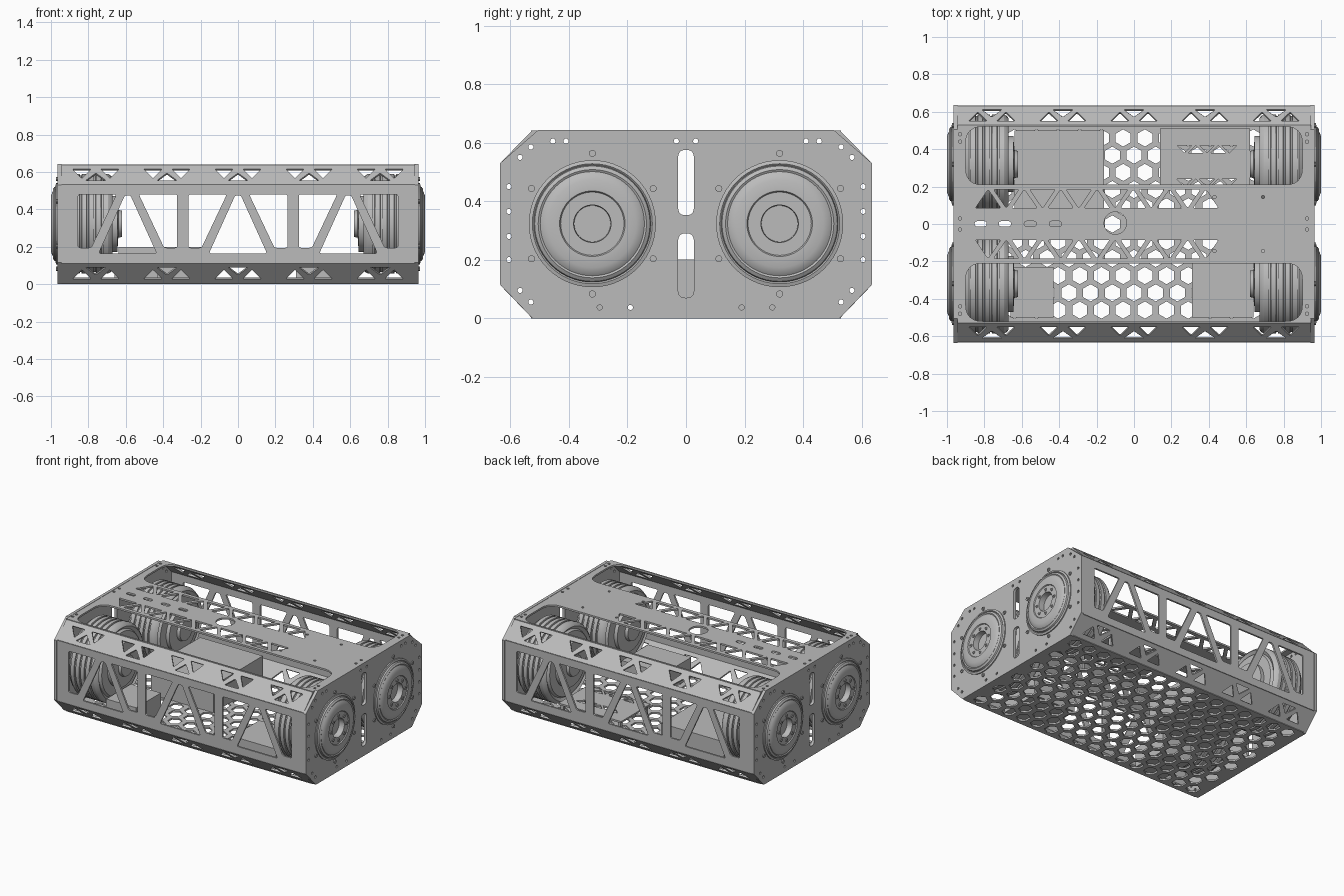
import bpy, bmesh, math
from mathutils import Matrix, Vector

cube = bpy.data.objects.get("Cube")
if cube:
    bpy.data.objects.remove(cube)

metal = bpy.data.materials.new("plain grey metal")
metal.use_nodes = True
GREY = (0.5, 0.5, 0.5, 1)
metal.diffuse_color = GREY
metal.node_tree.nodes["Principled BSDF"].inputs["Base Color"].default_value = GREY

X, Y, Z = Vector((1, 0, 0)), Vector((0, 1, 0)), Vector((0, 0, 1))


def add(name, mesh):
    mesh.materials.clear()
    mesh.materials.append(metal)
    ob = bpy.data.objects.new(name, mesh)
    bpy.context.collection.objects.link(ob)
    return ob


def frame(origin, u, v):
    m = Matrix((u, v, u.cross(v))).transposed().to_4x4()
    m.translation = origin
    return m


def fillet(pts, r=0.012, n=3):
    """Round the corners of a polygon."""
    out = []
    pts = [Vector(p) for p in pts]
    for i, p in enumerate(pts):
        a, b = pts[i - 1] - p, pts[(i + 1) % len(pts)] - p
        a = p + a.normalized() * min(r, a.length * 0.45)
        b = p + b.normalized() * min(r, b.length * 0.45)
        for k in range(n + 1):
            t = k / n
            out.append(a * (1 - t) ** 2 + p * 2 * t * (1 - t) + b * t * t)
    return out


def rect(u0, u1, v0, v1):
    return [(u0, v0), (u1, v0), (u1, v1), (u0, v1)]


def ngon(u, v, r, n, turn=0.0):
    return [(u + r * math.cos(turn + math.tau * i / n),
             v + r * math.sin(turn + math.tau * i / n)) for i in range(n)]


def plate(name, outline, holes, thick, matrix):
    """Sheet with cut-outs, filled from a flat curve."""
    cu = bpy.data.curves.new(name, "CURVE")
    cu.dimensions, cu.fill_mode, cu.extrude = "2D", "BOTH", thick / 2
    for loop in [outline] + holes:
        sp = cu.splines.new("POLY")
        sp.points.add(len(loop) - 1)
        for pt, c in zip(sp.points, loop):
            pt.co = (c[0], c[1], 0, 1)
        sp.use_cyclic_u = True
    tmp = bpy.data.objects.new("temp_curve", cu)
    bpy.context.collection.objects.link(tmp)
    deps = bpy.context.evaluated_depsgraph_get()
    mesh = bpy.data.meshes.new_from_object(tmp.evaluated_get(deps))
    bpy.data.objects.remove(tmp)
    mesh.transform(matrix)
    mesh.shade_flat()
    return add(name, mesh)


def lathe(name, profile, side, y, z, steps=56):
    """Turn (radius, x) points round an axis along x."""
    bm = bmesh.new()
    vs = [bm.verts.new((x, r, 0)) for r, x in profile]
    es = [bm.edges.new(p) for p in zip(vs, vs[1:])]
    bmesh.ops.spin(bm, geom=vs + es, cent=(0, 0, 0), axis=X,
                   angle=math.tau, steps=steps, use_duplicate=False)
    bmesh.ops.remove_doubles(bm, verts=bm.verts, dist=1e-4)
    bmesh.ops.transform(bm, verts=bm.verts,
                        matrix=Matrix.Translation((0, y, z)) @ Matrix.Diagonal((side, 1, 1, 1)))
    bmesh.ops.recalc_face_normals(bm, faces=bm.faces)
    mesh = bpy.data.meshes.new(name)
    bm.to_mesh(mesh)
    bm.free()
    mesh.shade_smooth()
    mesh.set_sharp_from_angle(angle=math.radians(25))
    return add(name, mesh)


def box(name, x0, x1, y0, y1, z0, z1):
    bm = bmesh.new()
    bmesh.ops.create_cube(bm, size=1)
    for v in bm.verts:
        v.co = (x1 if v.co.x > 0 else x0, y1 if v.co.y > 0 else y0, z1 if v.co.z > 0 else z0)
    mesh = bpy.data.meshes.new(name)
    bm.to_mesh(mesh)
    bm.free()
    return add(name, mesh)


def mirrored(pts, m, c=0):
    return [(c + m * u, v) for u, v in pts]


SHEET = 0.012
HALF = 0.945
WY, WZ = 0.32, 0.323

# Front and back truss panels
truss = []
for c in (-0.59, 0, 0.59):
    truss.append(fillet([(c - 0.155, 0.165), (c + 0.155, 0.165), (c + 0.015, 0.475), (c - 0.015, 0.475)]))
    for m in (-1, 1):
        truss.append(fillet(mirrored([(0.06, 0.48), (0.265, 0.48), (0.265, 0.195), (0.195, 0.195)], m, c)))
panel = rect(-HALF, HALF, 0.112, 0.532)

# Sloped corner panels with grouped triangles
slope = []
for i in range(-2, 3):
    c = i * 0.38
    slope.append(fillet([(c - 0.055, 0.028), (c + 0.055, 0.028), (c, 0.085)], 0.008))
    for m in (-1, 1):
        slope.append(fillet(mirrored([(0.025, 0.115), (0.125, 0.115), (0.075, 0.045)], m, c), 0.008))

for s, label in ((-1, "front"), (1, "back")):
    plate(label + "_truss_panel", panel, truss, SHEET, frame((0, s * 0.627, 0), X, Z))
    for label2, start, end in (("upper", (0.53, 0.53), (0.63, 0.635)), ("lower", (0.115, 0.115), (0.63, 0.006))):
        if label2 == "upper":
            a, b = Vector((0, s * 0.627, 0.53)), Vector((0, s * 0.525, 0.633))
        else:
            a, b = Vector((0, s * 0.627, 0.114)), Vector((0, s * 0.525, 0.008))
        v = b - a
        plate(f"{label}_{label2}_sloped_panel", rect(-HALF, HALF, 0, v.length), slope,
              SHEET, frame(a, X, v.normalized()))

# Floor with hexagon holes
hexes = []
for row in range(-5, 6):
    shift = 0.058 if row % 2 else 0
    for col in range(-8, 9):
        x = col * 0.116 + shift
        if abs(x) < 0.89:
            hexes.append(ngon(x, row * 0.092, 0.046, 6, math.pi / 6))
plate("floor_plate", rect(-HALF, HALF, -0.53, 0.53), hexes, SHEET, frame((0, 0, 0.006), X, Y))

# Top deck with two bays, truss rows, slots and a cable hole
deck = [ngon(-0.1, 0.005, 0.06, 32)]
for m in (-1, 1):
    deck.append(fillet(rect(-0.9, 0.9, *sorted((m * 0.21, m * 0.52))), 0.09, 6))
    for i in range(13):
        x = -0.78 + 0.097 * i
        lo, hi = (0.085, 0.185) if i % 2 == 0 else (0.185, 0.085)
        deck.append(fillet([(x - 0.068, m * lo), (x + 0.068, m * lo), (x, m * hi)], 0.01))
    for x in (0.43, 0.69):
        deck.append(ngon(x, m * 0.145, 0.009, 10))
    for x in (-0.93, 0.925):
        for y in (0.03, 0.44, 0.48):
            deck.append(ngon(x, m * y, 0.009, 10))
for x in (-0.82, -0.69, -0.555, -0.42):
    deck.append(fillet(rect(x - 0.032, x + 0.032, -0.013, 0.015), 0.013))
plate("top_deck", rect(-HALF, HALF, -0.53, 0.53), deck, SHEET, frame((0, 0, 0.635), X, Y))

# Octagonal side plates with slots, hub openings and rivet holes
half = [(0.525, 0), (0.635, 0.115), (0.635, 0.53), (0.505, 0.643)]
octagon = half + mirrored(half[::-1], -1)
side_holes = [fillet(rect(-0.027, 0.027, a, b), 0.027, 6) for a, b in ((0.07, 0.29), (0.352, 0.575))]
rivets = [(0.605, z) for z in (0.2, 0.28, 0.365, 0.45)] + [
    (0.567, 0.55), (0.53, 0.585), (0.455, 0.605), (0.41, 0.605), (0.567, 0.095),
    (0.53, 0.055), (0.295, 0.037), (0.19, 0.037), (0.033, 0.605)]
for m in (-1, 1):
    side_holes.append(ngon(m * WY, WZ, 0.1, 32))
    side_holes += [ngon(m * y, z, 0.009, 10) for y, z in rivets]

hub = [(0.217, 0.955), (0.217, 0.972), (0.205, 0.976), (0.2, 0.972), (0.197, 0.982), (0.185, 0.99),
       (0.178, 0.986), (0.17, 0.992), (0.15, 1.0), (0.112, 1.0), (0.108, 0.994), (0.064, 0.994),
       (0.062, 0.955), (0, 0.955)]

# Tyre profile with circumferential grooves
tyre = [(0.1, 0.67), (0.215, 0.67), (0.225, 0.685), (0.245, 0.67), (0.258, 0.68)]
for i in range(5):
    x = 0.695 + i * 0.038
    tyre += [(0.266, x), (0.266, x + 0.026), (0.258, x + 0.028), (0.258, x + 0.036)]
tyre += [(0.245, 0.9), (0.1, 0.9)]
axle = [(0, 0.62), (0.07, 0.62), (0.075, 0.64), (0.15, 0.645), (0.15, 0.672), (0.1, 0.672), (0.1, 0.95), (0, 0.95)]

for side, label in ((-1, "right"), (1, "left")):
    plate(label + "_side_plate", octagon, side_holes, 0.02, frame((side * 0.955, 0, 0), Y, Z))
    for m, end in ((-1, "front"), (1, "back")):
        tag = f"{label}_{end}_"
        y = m * WY
        lathe(tag + "hub_cover", hub, side, y, WZ)
        lathe(tag + "tyre", tyre, side, y, WZ)
        lathe(tag + "axle", axle, side, y, WZ)
        # Bolts on the hub face and round the bearing flange
        for count, ring, r, x in ((8, 0.085, 0.011, 0.999), (6, 0.24, 0.012, 0.972)):
            for i in range(count):
                a = math.pi / 2 + math.tau * i / count
                head = [(r, x - 0.01), (r, x), (r * 0.5, x), (r * 0.5, x - 0.004), (0, x - 0.004)]
                lathe(tag + "bolt", head, side, y + ring * math.cos(a), WZ + ring * math.sin(a), 10)

# Equipment on the floor
box("battery_box", -0.64, -0.16, -0.04, 0.5, SHEET, 0.2)
box("front_right_control_box", -0.66, -0.43, -0.5, -0.23, SHEET, 0.15)
box("front_left_control_box", 0.31, 0.64, -0.5, -0.21, SHEET, 0.15)
tray = []
for y in (0.22, 0.4):
    for i in range(5):
        x, m = 0.27 + 0.06 * i, 1 if i % 2 else -1
        tray.append([(x - 0.04, y - m * 0.02), (x + 0.04, y - m * 0.02), (x, y + m * 0.02)])
plate("equipment_tray", rect(0.14, 0.62, 0.19, 0.51), tray, SHEET, frame((0, 0, 0.13), X, Y))
for x in (0.16, 0.6):
    for y in (0.21, 0.49):
        box("tray_leg", x - 0.01, x + 0.01, y - 0.01, y + 0.01, SHEET, 0.125)
